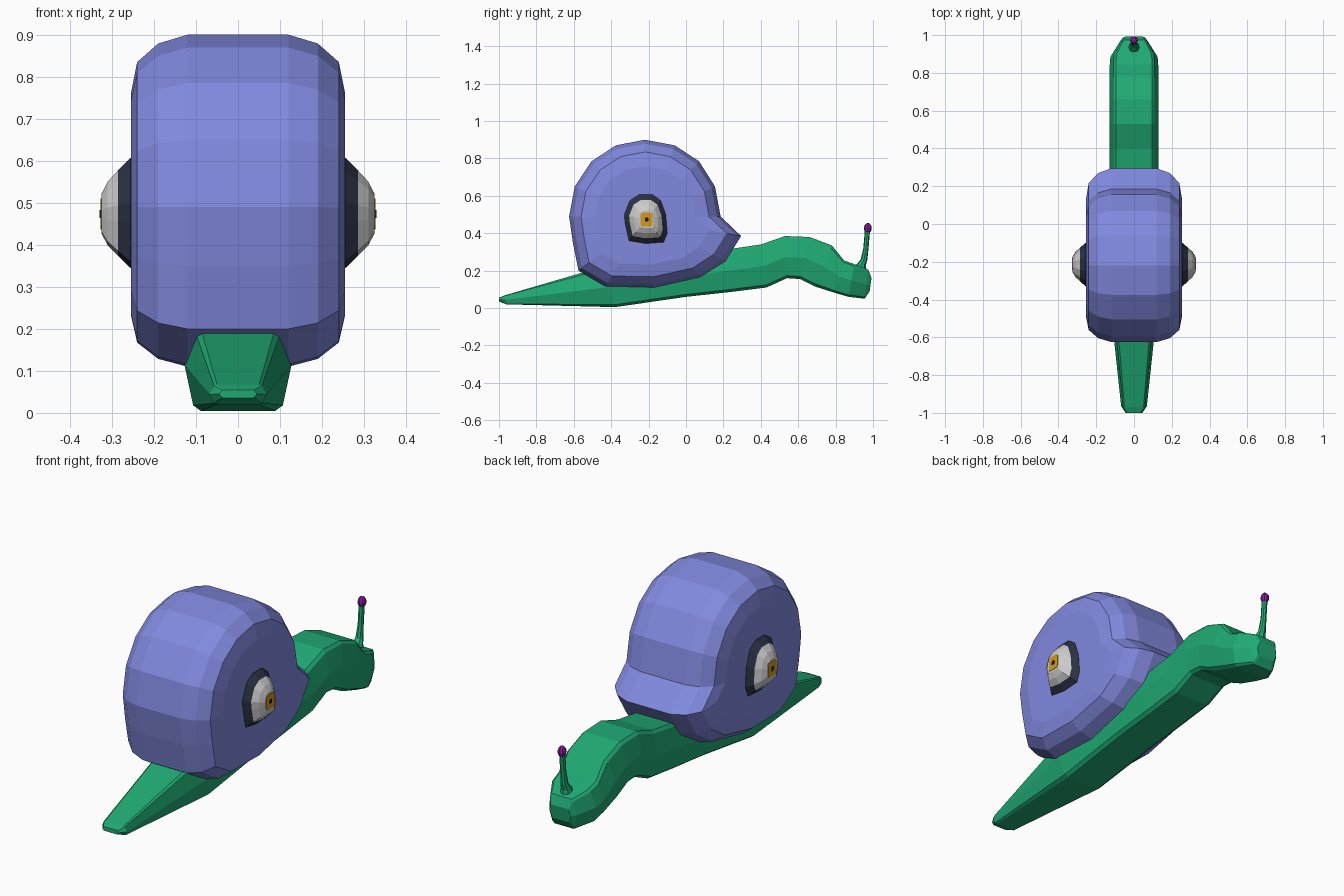
import bpy, bmesh
from math import sin, cos, pi

if "Cube" in bpy.data.objects:
    bpy.data.objects.remove(bpy.data.objects["Cube"])


def material(name, rgb):
    m = bpy.data.materials.new(name)
    m.diffuse_color = (*rgb, 1)
    m.use_nodes = True
    m.node_tree.nodes["Principled BSDF"].inputs["Base Color"].default_value = m.diffuse_color
    return m


def loft(name, rings, mat, mirror=False):
    """Skin a list of equal-length point rings and cap both ends."""
    bm = bmesh.new()
    vs = [[bm.verts.new(p) for p in r] for r in rings]
    n = len(rings[0])
    for a, b in zip(vs, vs[1:]):
        for i in range(n):
            j = (i + 1) % n
            bm.faces.new((a[i], a[j], b[j], b[i]))
    bm.faces.new(vs[0])
    bm.faces.new(vs[-1])
    bmesh.ops.recalc_face_normals(bm, faces=bm.faces)
    me = bpy.data.meshes.new(name)
    bm.to_mesh(me)
    bm.free()
    me.materials.append(mat)
    ob = bpy.data.objects.new(name, me)
    bpy.context.collection.objects.link(ob)
    if mirror:
        mod = ob.modifiers.new("mirror", 'MIRROR')
        mod.use_mirror_merge = False
    return ob


def side_ring(outline, x, s, c):
    """Side outline scaled about centre c, placed at depth x."""
    return [(x, c[0] + (y - c[0]) * s, c[1] + (z - c[1]) * s) for y, z in outline]


green = material("body_green", (.014, .40, .17))
blue = material("shell_blue", (.22, .25, .73))
dark = material("rim_dark", (.024, .032, .058))
white = material("eye_white", (.62, .62, .60))
gold = material("iris_gold", (.65, .33, .015))
black = material("pupil_black", (.01, .01, .01))
purple = material("tip_purple", (.25, .01, .33))

# Shell: side outline with rounded-off rims
shell = [(-.22, .90), (-.06, .87), (.07, .785), (.155, .65), (.185, .49),
         (.295, .385), (.21, .25), (.08, .165), (-.17, .11), (-.43, .115),
         (-.575, .20), (-.605, .35), (-.625, .49), (-.595, .65),
         (-.505, .785), (-.375, .87)]
steps = [(.12, 1), (.19, .95), (.24, .845), (.255, .667)]
steps = [(-x, s) for x, s in reversed(steps)] + steps
loft("shell", [side_ring(shell, x, s, (-.21, .48)) for x, s in steps], blue)

# Body: sections of (top y, top z, bottom y, bottom z, half width)
sections = [(-1, .055, -1, .035, .045), (-.97, .068, -.96, .02, .068),
            (-.45, .22, -.38, .005, .127), (0, .28, 0, .06, .13),
            (.23, .315, .23, .085, .13), (.40, .34, .43, .11, .13),
            (.53, .385, .54, .16, .13), (.66, .38, .61, .155, .13),
            (.78, .335, .69, .115, .13), (.845, .255, .80, .08, .13),
            (.90, .235, .87, .06, .125), (.975, .205, .955, .05, .075),
            (.992, .16, .982, .09, .058)]
# (width factor, height factor) round one half of the section
half = [(.70, 0), (.84, .06), (1, .5), (.84, .94), (.74, 1)]
loop = half + [(-w, h) for w, h in reversed(half)]
loft("body", [[(w * k, yb + (yt - yb) * h, zb + (zt - zb) * h) for k, h in loop]
              for yt, zt, yb, zb, w in sections], green)


def tube(name, path, mat, n=8):
    """Round upright form from (y, z, radius) steps."""
    return loft(name, [[(r * cos(2 * pi * i / n), y + r * sin(2 * pi * i / n), z)
                        for i in range(n)] for y, z, r in path], mat)


# Feeler stalk and its tip
tube("feeler_stalk", [(.93, .19, .036), (.935, .23, .027), (.952, .26, .018),
                      (.962, .32, .014), (.97, .415, .014)], green)
tube("feeler_tip", [(.972, .427 + .028 * sin(a), max(.002, .021 * cos(a)))
                    for a in [pi * (k / 6 - .5) for k in range(7)]], purple)

# Eyes: dark rim, domed white, iris and pupil on both sides of the shell
eye = [(-.305, .36), (-.215, .345), (-.12, .352), (-.10, .40), (-.108, .50),
       (-.135, .575), (-.18, .607), (-.25, .607), (-.30, .575),
       (-.33, .50), (-.325, .45)]
c = (-.213, .473)
for name, mat, levels in [
        ("eye_rim", dark, [(.24, 1), (.256, 1), (.285, .78)]),
        ("eye_white", white, [(.27, .78), (.285, .78), (.31, .58), (.325, .36)])]:
    loft(name, [side_ring(eye, x, s, c) for x, s in levels], mat, True)
iris = [(-.238, .437), (-.185, .437), (-.178, .447), (-.178, .50),
        (-.185, .51), (-.235, .51), (-.243, .50), (-.243, .447)]
loft("iris", [side_ring(iris, x, 1, c) for x in (.31, .327)], gold, True)
loft("pupil", [side_ring(iris, x, .27, (-.21, .473)) for x in (.315, .329)], black, True)
